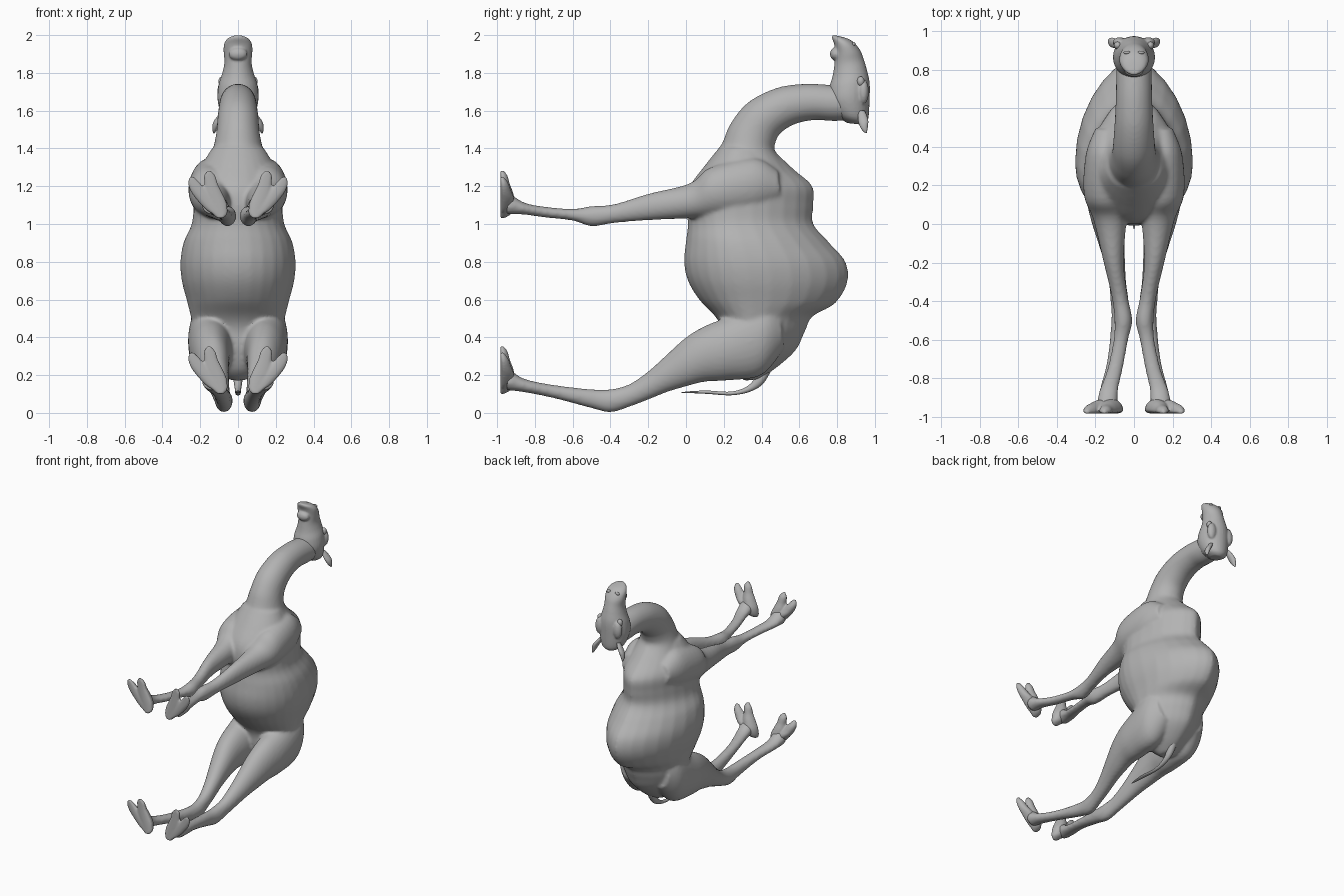
import bpy, bmesh, math
from mathutils import Vector

if "Cube" in bpy.data.objects:
    bpy.data.objects.remove(bpy.data.objects["Cube"])

GREY = (0.45, 0.45, 0.45, 1)
mat = bpy.data.materials.new("plain grey")
mat.use_nodes = True
mat.diffuse_color = GREY
bsdf = next(n for n in mat.node_tree.nodes if n.type == "BSDF_PRINCIPLED")
bsdf.inputs["Base Color"].default_value = GREY


def spline(rows, steps=5):
    """Catmull-Rom interpolation of rows of numbers."""
    out = []
    for i in range(len(rows) - 1):
        p = [rows[max(0, min(len(rows) - 1, i + k))] for k in (-1, 0, 1, 2)]
        for s in range(steps):
            t = s / steps
            out.append([b + 0.5 * t * (c - a + t * (2*a - 5*b + 4*c - d + t * (3*(b - c) + d - a)))
                        for a, b, c, d in zip(*p)])
    return out + [list(rows[-1])]


def loft(bm, rows, mirror=False, wide=0.5, power=1.0, n=28):
    """Rows are (y0, z0, y1, z1, x centre, half width): rings spanning two side points."""
    for side in ((1, -1) if mirror else (1,)):
        rings = []
        for y0, z0, y1, z1, xc, w in spline(rows):
            ring = []
            for k in range(n):
                a = 2 * math.pi * k / n
                s, c = math.sin(a), math.cos(a)
                f = wide + s * (1 - wide if s > 0 else wide)
                e = abs(c) ** (power if s > 0 else 1)
                x = xc + max(w, 0.003) * math.copysign(e, c)
                ring.append(bm.verts.new((side * x, y0 + f * (y1 - y0), z0 + f * (z1 - z0))))
            rings.append(ring)
        for r, q in zip(rings, rings[1:]):
            for k in range(n):
                bm.faces.new((r[k], r[(k + 1) % n], q[(k + 1) % n], q[k]))
        bm.faces.new(rings[0])
        bm.faces.new(rings[-1])


def ball(bm, centre, size, mirror=True):
    for side in ((1, -1) if mirror else (1,)):
        vs = bmesh.ops.create_uvsphere(bm, u_segments=20, v_segments=12, radius=1)["verts"]
        for v in vs:
            v.co = Vector((side * centre[0], centre[1], centre[2])) + Vector(
                [a * b for a, b in zip(v.co, size)])


def finish(bm, name, voxel=0, smooth=0):
    bmesh.ops.recalc_face_normals(bm, faces=bm.faces)
    me = bpy.data.meshes.new(name)
    bm.to_mesh(me)
    bm.free()
    me.materials.append(mat)
    for p in me.polygons:
        p.use_smooth = True
    ob = bpy.data.objects.new(name, me)
    bpy.context.collection.objects.link(ob)
    if voxel:
        m = ob.modifiers.new("blend", "REMESH")
        m.mode, m.voxel_size, m.use_smooth_shade = "VOXEL", voxel, True
        m = ob.modifiers.new("soften", "SMOOTH")
        m.factor, m.iterations = 0.5, smooth
    return ob


# Trunk with hump, fused with the four legs
bm = bmesh.new()
loft(bm, [(.31, .17, .39, .18, 0, .04), (.24, .23, .48, .24, 0, .13),
          (.20, .34, .58, .33, 0, .20), (.19, .44, .63, .43, 0, .235),
          (.155, .51, .67, .51, 0, .25), (.07, .60, .79, .58, 0, .27),
          (.01, .70, .855, .69, 0, .297), (-.01, .80, .845, .80, 0, .305),
          (0, .91, .76, .90, 0, .287), (.01, 1.0, .675, 1.0, 0, .245),
          (.0, 1.1, .675, 1.1, 0, .235), (.02, 1.2, .67, 1.2, 0, .23),
          (.10, 1.31, .57, 1.29, 0, .195), (.18, 1.41, .475, 1.38, 0, .14)],
     wide=.38, power=1.35)
# Neck
loft(bm, [(.10, 1.31, .57, 1.27, 0, .18), (.18, 1.405, .475, 1.38, 0, .135),
          (.235, 1.53, .475, 1.435, 0, .115), (.33, 1.645, .505, 1.485, 0, .108),
          (.48, 1.72, .58, 1.53, 0, .10), (.63, 1.742, .68, 1.55, 0, .094),
          (.77, 1.735, .78, 1.545, 0, .092), (.87, 1.72, .88, 1.55, 0, .085)])
# Front legs with shoulders
loft(bm, [(.50, 1.13, .49, 1.28, .14, .06), (.36, 1.06, .36, 1.35, .145, .105),
          (.18, 1.04, .13, 1.30, .15, .11), (.02, 1.03, .02, 1.215, .125, .085),
          (-.2, 1.02, -.2, 1.16, .105, .052), (-.38, 1.005, -.38, 1.105, .073, .042),
          (-.5, .988, -.5, 1.095, .055, .046), (-.6, 1.018, -.6, 1.08, .068, .038),
          (-.75, 1.035, -.75, 1.092, .098, .04), (-.86, 1.05, -.86, 1.115, .13, .048),
          (-.95, 1.05, -.94, 1.17, .14, .055)], mirror=True)
# Hind legs with thighs
loft(bm, [(.52, .34, .49, .58, .13, .08), (.40, .20, .42, .61, .145, .115),
          (.22, .172, .22, .51, .145, .115), (.10, .165, .10, .46, .142, .10),
          (0, .14, 0, .40, .132, .085), (-.1, .11, -.1, .31, .117, .068),
          (-.2, .07, -.2, .22, .10, .054), (-.3, .032, -.3, .152, .086, .045),
          (-.4, .003, -.4, .125, .075, .046), (-.5, .025, -.5, .125, .075, .042),
          (-.7, .078, -.7, .148, .098, .04), (-.86, .11, -.86, .182, .13, .048),
          (-.95, .12, -.94, .24, .14, .055)], mirror=True)
finish(bm, "body", .011, 6)

# Feet: two splayed toes on each
for name, dz in (("front_feet", 0), ("hind_feet", -.93)):
    bm = bmesh.new()
    for toe in ([(1.03, -.965, .092, .015), (1.055, -.925, .097, .04), (1.11, -.905, .115, .055),
                 (1.165, -.915, .132, .048), (1.21, -.932, .142, .036), (1.255, -.945, .15, .03),
                 (1.282, -.965, .153, .01)],
                [(1.05, -.965, .105, .02), (1.075, -.925, .125, .042), (1.13, -.91, .17, .05),
                 (1.175, -.925, .207, .044), (1.215, -.94, .232, .032), (1.25, -.965, .245, .012)]):
        loft(bm, [(-.982, z + dz, y, z + dz, x, w) for z, y, x, w in toe], True, wide=.25)
    finish(bm, name, .007, 3)

# Head: skull, muzzle, lower lip, brows
bm = bmesh.new()
loft(bm, [(.85, 1.535, .94, 1.525, 0, .04), (.795, 1.58, .965, 1.555, 0, .085),
          (.757, 1.65, .972, 1.66, 0, .108), (.758, 1.72, .972, 1.75, 0, .103),
          (.775, 1.78, .957, 1.82, 0, .083), (.785, 1.84, .942, 1.87, 0, .072),
          (.79, 1.9, .925, 1.915, 0, .076), (.785, 1.95, .895, 1.955, 0, .074),
          (.772, 1.985, .86, 1.98, 0, .055), (.775, 2.0, .81, 1.995, 0, .02)])
ball(bm, (0, .792, 1.9), (.05, .03, .035), False)
ball(bm, (.075, .94, 1.70), (.035, .028, .065))
finish(bm, "head", .007, 3)

# Eyes and nostrils
bm = bmesh.new()
ball(bm, (.084, .925, 1.755), (.02, .02, .026))
finish(bm, "eyes")
bm = bmesh.new()
ball(bm, (.036, .888, 1.952), (.018, .009, .012))
finish(bm, "nostrils")

# Ears: leaf shapes pointing backward and outward
bm = bmesh.new()
loft(bm, [(.915, 1.60, .945, 1.60, .075, .012), (.91, 1.565, .957, 1.575, .092, .018),
          (.915, 1.53, .965, 1.545, .112, .019), (.93, 1.50, .962, 1.51, .123, .013),
          (.95, 1.48, .957, 1.482, .127, .004)], True, n=16)
finish(bm, "ears")

# Tail
bm = bmesh.new()
loft(bm, [(.46, .24, .42, .27, 0, .03), (.41, .155, .375, .20, 0, .024),
          (.34, .112, .325, .142, 0, .017), (.24, .093, .24, .113, 0, .013),
          (.12, .10, .12, .118, 0, .016), (.04, .104, .04, .116, 0, .012),
          (-.025, .106, -.025, .11, 0, .003)], n=14)
finish(bm, "tail")
